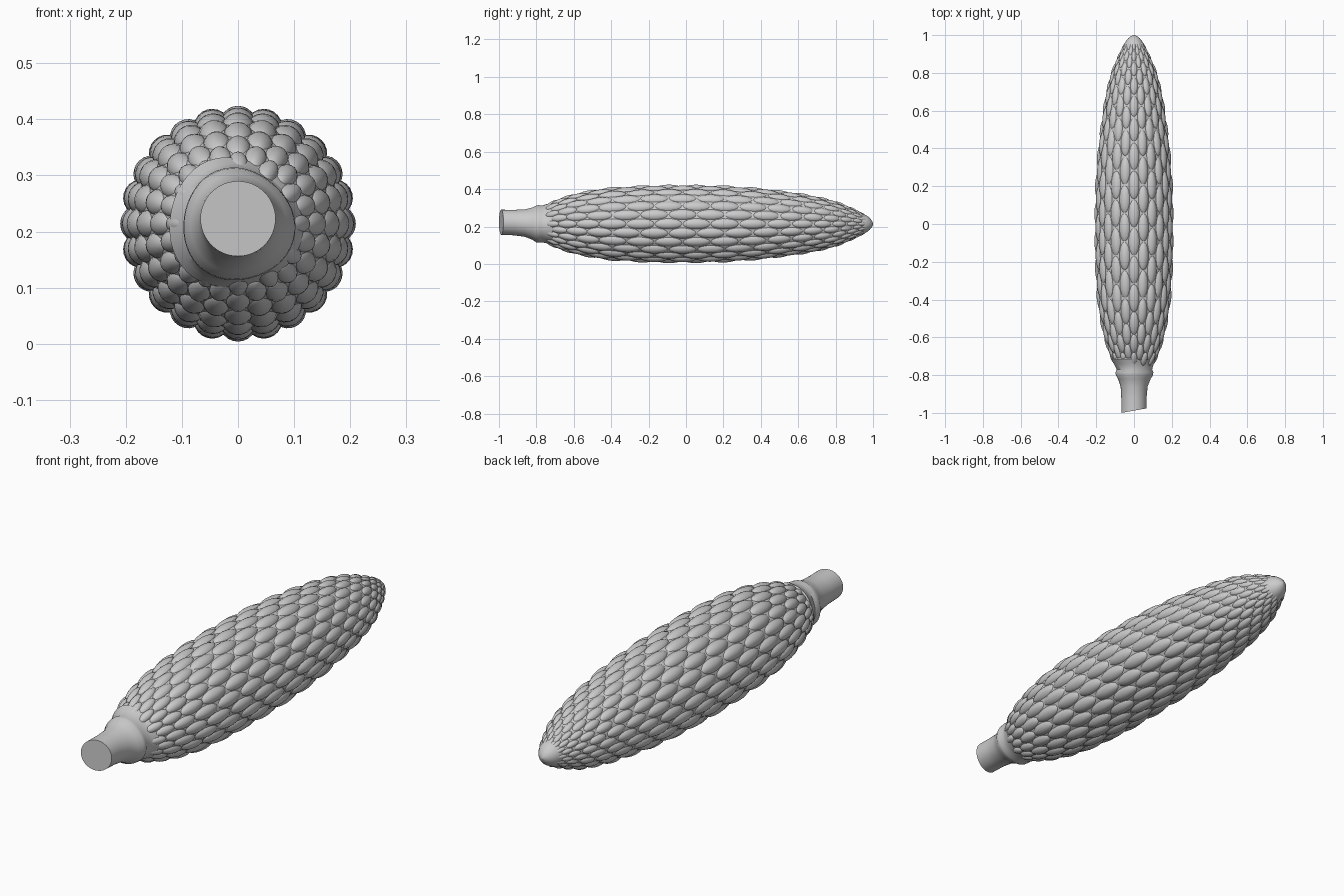
import bpy, bmesh, math
from mathutils import Matrix

if "Cube" in bpy.data.objects:
    bpy.data.objects.remove(bpy.data.objects["Cube"])

CZ = 0.214
COLS = 24
# outer envelope of the ear: (y, radius)
PROFILE = [(-0.80, 0.06), (-0.72, 0.118), (-0.66, 0.143), (-0.6, 0.162), (-0.5, 0.183), (-0.4, 0.197),
           (-0.2, 0.209), (0, 0.211), (0.2, 0.207), (0.4, 0.193), (0.6, 0.167),
           (0.7, 0.149), (0.8, 0.124), (0.9, 0.081), (0.96, 0.049), (0.985, 0.030), (1.0, 0.0)]


def envelope(y):
    for (a, ra), (b, rb) in zip(PROFILE, PROFILE[1:]):
        if y <= b:
            return ra + (rb - ra) * (y - a) / (b - a)
    return 0.0


def make_object(name, verts, faces, sharp_faces=()):
    me = bpy.data.meshes.new(name)
    me.from_pydata(verts, [], faces)
    me.update()
    for p in me.polygons:
        p.use_smooth = p.index not in sharp_faces
    ob = bpy.data.objects.new(name, me)
    bpy.context.collection.objects.link(ob)
    return ob


def loft(name, rings):
    n = len(rings[0])
    verts = [p for ring in rings for p in ring]
    faces = []
    for k in range(len(rings) - 1):
        for i in range(n):
            a, b = k * n + i, k * n + (i + 1) % n
            faces.append((a, a + n, b + n, b))
    faces.append(tuple(range(n)))
    faces.append(tuple(reversed(range(len(verts) - n, len(verts)))))
    ob = make_object(name, verts, faces, (len(faces) - 2, len(faces) - 1))
    bm = bmesh.new()
    bm.from_mesh(ob.data)
    bmesh.ops.recalc_face_normals(bm, faces=bm.faces)
    bm.to_mesh(ob.data)
    bm.free()


def circle(y, rx, rz, cx=0, cz=CZ, bump=0, slant=0, n=48):
    pts = []
    for i in range(n):
        t = math.tau * i / n
        k = 1 + bump * (0.6 * math.cos(3 * t + 0.6) + 0.4 * math.sin(2 * t + 2))
        pts.append((cx + rx * k * math.cos(t), y + slant * math.cos(t), cz + rz * k * math.sin(t)))
    return pts


# cob core beneath the kernels, ending in the smooth tip
core = []
for i in range(57):
    y = -0.76 + 1.70 * i / 56
    r = envelope(y) * 0.93
    core.append(circle(y, r, r))
for y, r in ((0.955, 0.050), (0.97, 0.042), (0.983, 0.031), (0.993, 0.019), (0.998, 0.009), (1.0, 0.002)):
    core.append(circle(y, r, r))
loft("cob_core", core)

# one kernel shape, copied by transform
bm = bmesh.new()
bmesh.ops.create_uvsphere(bm, u_segments=14, v_segments=10, radius=1)
bm.verts.index_update()
unit_verts = [v.co.copy() for v in bm.verts]
unit_faces = [[v.index for v in f.verts] for f in bm.faces]
bm.free()

# staggered rings of kernels; alternate rings fill alternate columns
verts, faces = [], []
y, ring = -0.715, 0
while y < 0.955:
    r = envelope(y)
    step = 0.018 + 0.057 * min(1, r / 0.2) ** 2
    tilt = math.atan((envelope(y + 0.03) - envelope(y - 0.03)) / 0.06)
    half_w = math.pi * r / COLS * 1.17
    half_t = 0.14 * r
    for j in range(COLS // 2):
        ang = math.tau * (2 * j + ring % 2) / COLS
        m = (Matrix.Translation((0, y, CZ)) @ Matrix.Rotation(ang, 4, 'Y')
             @ Matrix.Translation((0, 0, r - half_t)) @ Matrix.Rotation(tilt, 4, 'X')
             @ Matrix.Diagonal((half_w, step * 1.12, half_t, 1)))
        base = len(verts)
        verts += [m @ v for v in unit_verts]
        faces += [[base + i for i in f] for f in unit_faces]
    y += step
    ring += 1
make_object("kernels", verts, faces)

# stalk with an uneven flared collar and slightly slanted cut end
stalk = [circle(-0.988, 0.067, 0.067, 0, 0.223, 0, 0.012),
         circle(-0.92, 0.067, 0.068, 0, 0.221, 0, 0.006),
         circle(-0.86, 0.071, 0.074, 0, 0.218, 0.02),
         circle(-0.82, 0.085, 0.088, 0, 0.214, 0.04),
         circle(-0.80, 0.097, 0.100, 0, 0.212, 0.05),
         circle(-0.785, 0.098, 0.102, 0, 0.212, 0.05),
         circle(-0.77, 0.092, 0.100, 0, 0.212, 0.05),
         circle(-0.74, 0.103, 0.108, -0.004, 0.213, 0.06),
         circle(-0.715, 0.116, 0.118, -0.007, 0.214, 0.07),
         circle(-0.708, 0.112, 0.114, -0.007, 0.214, 0.07)]
loft("stalk", stalk)
bpy.context.view_layer.objects.active = bpy.data.objects["stalk"]
bpy.data.objects["stalk"].select_set(True)
bpy.ops.object.shade_smooth_by_angle(angle=math.radians(40))
